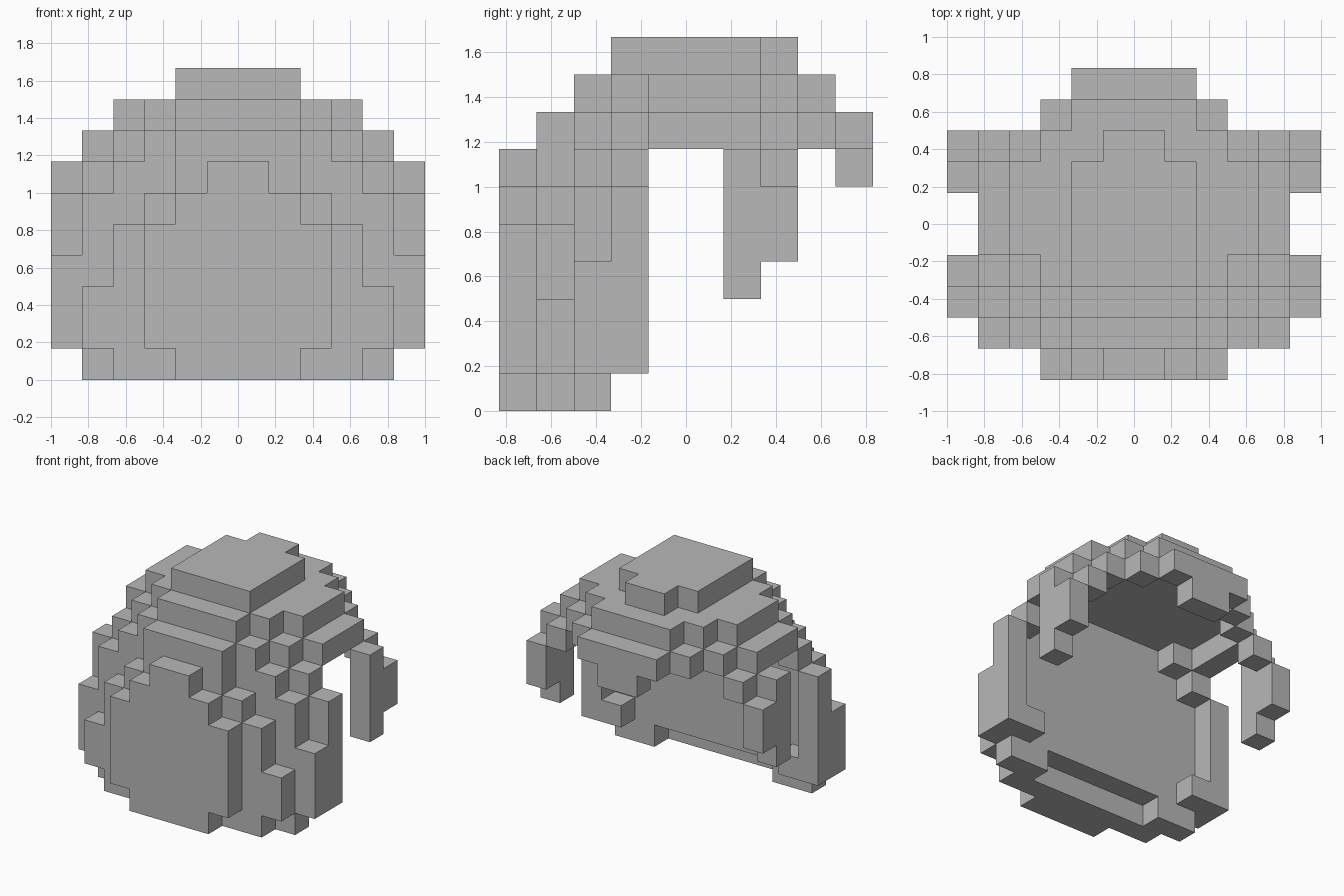
import bpy
import bmesh
import math
from mathutils import Vector

cube = bpy.data.objects.get("Cube")
if cube:
    bpy.data.objects.remove(cube, do_unlink=True)

U = 1 / 6  # block size

grey = bpy.data.materials.new("plain grey")
grey.use_nodes = True
GREY = (0.48, 0.48, 0.48, 1)
grey.diffuse_color = GREY
grey.node_tree.nodes["Principled BSDF"].inputs["Base Color"].default_value = GREY


def column(x, y, bottom, top):
    """A stack of blocks and its mirror image."""
    return {(side, y, z) for side in (x, -x - 1) for z in range(bottom, top)}


def front_row(y, tops):
    """Solid row standing on the ground, its outermost column one block up."""
    cells = set()
    for x, top in enumerate(tops):
        cells |= column(x, y, int(x == len(tops) - 1), top)
    return cells


def roof_row(y, tops):
    """Shell row: flat ceiling at 8, one block thick where it steps down."""
    cells = set()
    for x, top in enumerate(tops):
        cells |= column(x, y, min(8, top - 1), top)
    return cells


def build(name, cells, solid):
    """Skin the blocks, leaving out faces shared with any other block."""
    bm = bmesh.new()
    verts = {}

    def vert(p):
        if p not in verts:
            verts[p] = bm.verts.new(Vector(p) * U)
        return verts[p]

    for c in sorted(cells):
        for axis in range(3):
            for side in (0, 1):
                n = list(c)
                n[axis] += 1 if side else -1
                if tuple(n) in solid:
                    continue
                a, b = (axis + 1) % 3, (axis + 2) % 3
                ring = []
                for da, db in ((0, 0), (1, 0), (1, 1), (0, 1)):
                    p = list(c)
                    p[axis] += side
                    p[a] += da
                    p[b] += db
                    ring.append(vert(tuple(p)))
                bm.faces.new(ring if side else ring[::-1])
    # merge coplanar squares into clean flat faces
    bmesh.ops.dissolve_limit(bm, angle_limit=math.radians(1),
                             verts=bm.verts[:], edges=bm.edges[:])
    mesh = bpy.data.meshes.new(name)
    bm.to_mesh(mesh)
    bm.free()
    mesh.materials.append(grey)
    obj = bpy.data.objects.new(name, mesh)
    bpy.context.collection.objects.link(obj)


# stepped front plate, column heights from the centre outwards
plate = front_row(-5, (7, 6, 5))
plate |= front_row(-4, (8, 8, 6, 5, 3))
plate |= front_row(-3, (9, 9, 8, 7, 6, 4))
for x in range(3):  # groove under the back of the plate
    plate -= column(x, -3, 0, 1)

# side posts with feet behind the plate
posts = column(5, -2, 1, 6) | column(4, -2, 1, 2)

# domed roof
roof = roof_row(-2, (10, 10, 9, 8, 7))
for y in range(-1, 2):
    roof |= roof_row(y, (10, 10, 9, 9, 8))
roof |= roof_row(2, (10, 9, 9, 8, 7))

# rear rim with a tab hanging in the middle
rim = roof_row(3, (9, 9, 8)) | roof_row(4, (8, 8)) | column(0, 4, 6, 7)

# side flaps hanging from the roof
flaps = column(5, 1, 3, 7) | column(5, 2, 4, 6)

parts = {"front_plate": plate, "front_posts": posts, "roof": roof,
         "rear_rim": rim, "side_flaps": flaps}
solid = set().union(*parts.values())
for name, cells in parts.items():
    build(name, cells, solid)
